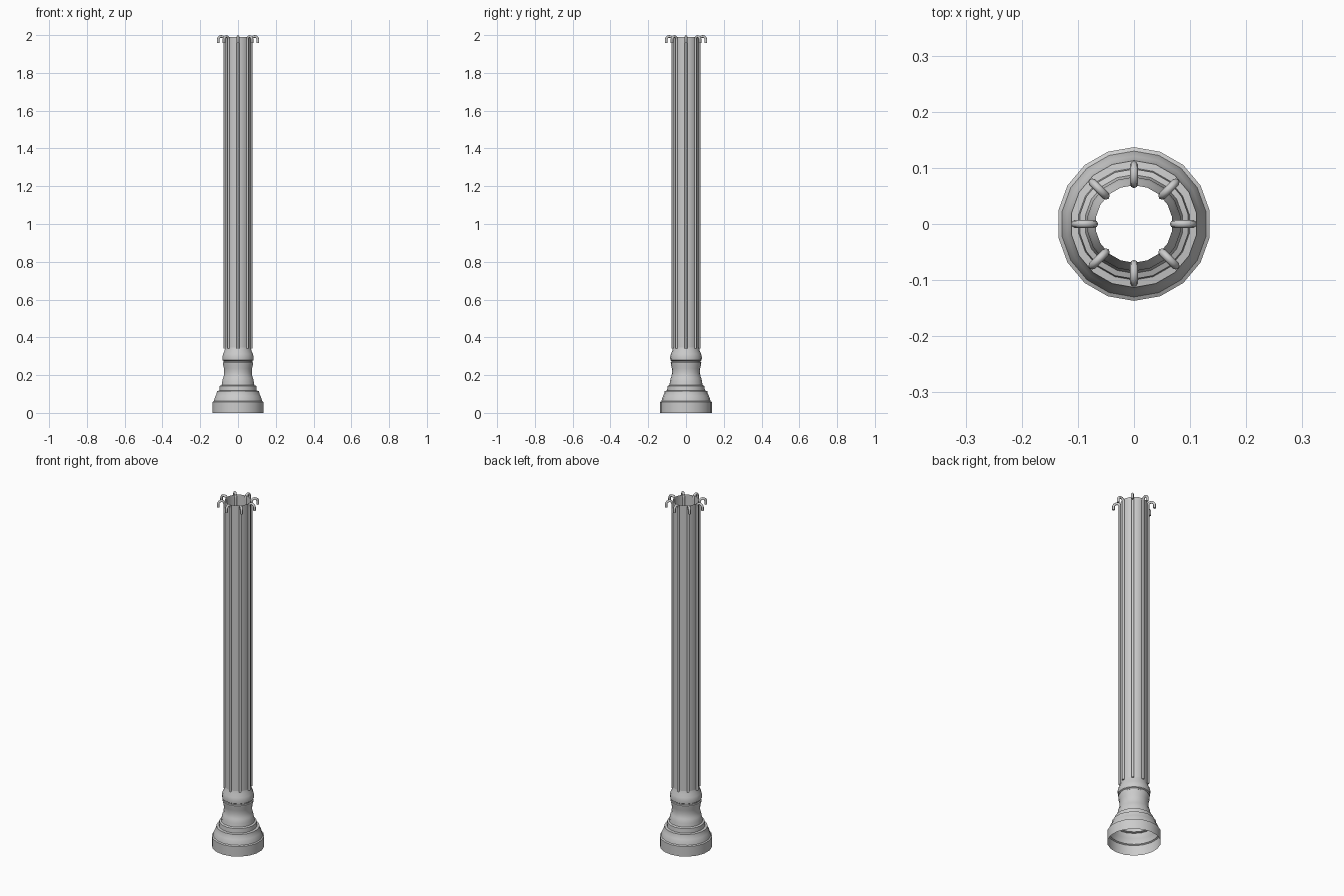
import bpy, bmesh, math

if "Cube" in bpy.data.objects:
    bpy.data.objects.remove(bpy.data.objects["Cube"])

SIDES = 18


def lathe(name, profile, sharp_deg=35):
    """Open surface of revolution from (radius, z) points."""
    bm = bmesh.new()
    rings = []
    for r, z in profile:
        ring = []
        for i in range(SIDES):
            a = math.pi / 2 + 2 * math.pi * i / SIDES
            ring.append(bm.verts.new((r * math.cos(a), r * math.sin(a), z)))
        rings.append(ring)
    for lo, hi in zip(rings, rings[1:]):
        for i in range(SIDES):
            j = (i + 1) % SIDES
            bm.faces.new((lo[i], lo[j], hi[j], hi[i]))
    return finish(name, bm, sharp_deg)


def finish(name, bm, sharp_deg):
    mesh = bpy.data.meshes.new(name)
    bm.to_mesh(mesh)
    bm.free()
    obj = bpy.data.objects.new(name, mesh)
    bpy.context.collection.objects.link(obj)
    bpy.ops.object.select_all(action='DESELECT')
    obj.select_set(True)
    bpy.context.view_layer.objects.active = obj
    bpy.ops.object.shade_smooth_by_angle(angle=math.radians(sharp_deg))
    return obj


def rib(name, angle, path, radius, segs=8):
    """Tube along a (radial, z) path, turned to the given angle."""
    ca, sa = math.cos(angle), math.sin(angle)
    bm = bmesh.new()
    rings = []
    for k, (r, z) in enumerate(path):
        r0, z0 = path[max(k - 1, 0)]
        r1, z1 = path[min(k + 1, len(path) - 1)]
        d = math.hypot(r1 - r0, z1 - z0)
        nr, nz = (z1 - z0) / d, -(r1 - r0) / d
        ring = []
        for i in range(segs):
            t = 2 * math.pi * i / segs
            u, side = radius * math.cos(t), radius * math.sin(t)
            rr = r + u * nr
            ring.append(bm.verts.new((rr * ca - side * sa, rr * sa + side * ca, z + u * nz)))
        rings.append(ring)
    for lo, hi in zip(rings, rings[1:]):
        for i in range(segs):
            j = (i + 1) % segs
            bm.faces.new((lo[i], lo[j], hi[j], hi[i]))
    bm.faces.new(rings[0][::-1])
    bm.faces.new(rings[-1])
    return finish(name, bm, 50)


# Stepped, moulded base, open underneath
lathe("base", [
    (0.137, 0.0), (0.137, 0.058), (0.130, 0.062), (0.127, 0.075), (0.121, 0.090),
    (0.115, 0.102), (0.113, 0.116), (0.100, 0.118), (0.098, 0.143),
    (0.088, 0.147), (0.085, 0.165), (0.081, 0.185), (0.077, 0.192),
    (0.074, 0.215), (0.075, 0.235), (0.080, 0.255), (0.081, 0.266),
    (0.077, 0.269), (0.077, 0.275), (0.083, 0.279), (0.084, 0.295),
    (0.080, 0.312), (0.073, 0.328), (0.069, 0.345)])

# Hollow shaft, open at the top
lathe("shaft", [(0.069, 0.345), (0.069, 1.99)])

# Eight ribs ending in outward hooks
RAD, R0, BEND = 0.007, 0.071, 0.017
path = [(R0, 0.34), (R0, 1.965)]
for k in range(9):
    a = math.pi - math.pi * k / 8
    path.append((R0 + BEND + BEND * math.cos(a), 1.976 + BEND * math.sin(a)))
path.append((R0 + 2 * BEND, 1.958))
for n in range(8):
    rib(f"rib_{n + 1}", n * math.pi / 4, path, RAD)
